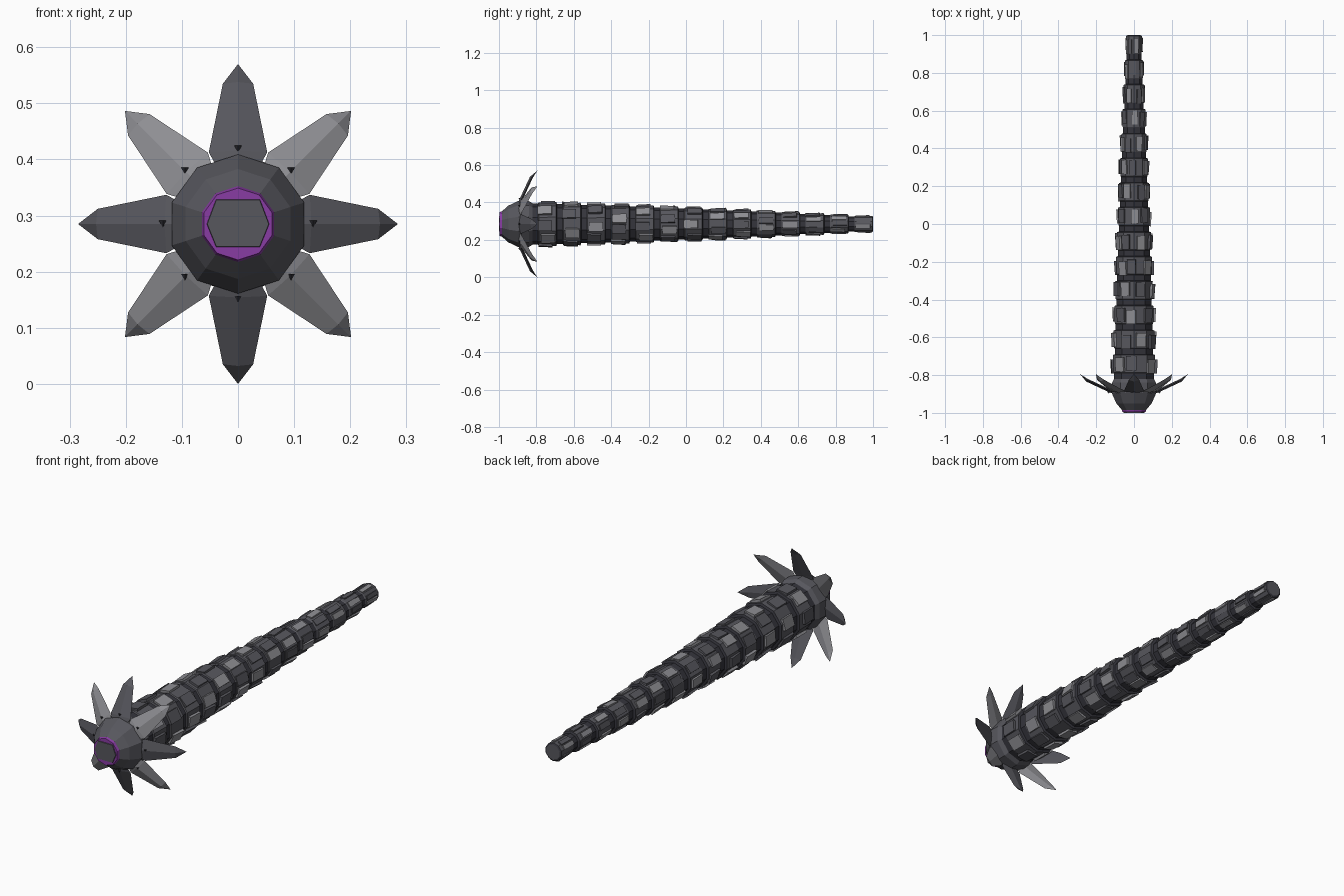
import bpy, bmesh, random
from math import sin, cos, pi, tau
from mathutils import Matrix, Vector

random.seed(4)
if "Cube" in bpy.data.objects:
    bpy.data.objects.remove(bpy.data.objects["Cube"])

CZ = 0.285      # height of the body axis
SIDES = 10


def material(name, rgb):
    m = bpy.data.materials.new(name)
    m.use_nodes = True
    m.diffuse_color = (*rgb, 1)
    m.node_tree.nodes["Principled BSDF"].inputs["Base Color"].default_value = (*rgb, 1)
    return m


hide = material("dark grey hide", (0.095, 0.095, 0.11))
band = material("charcoal band", (0.035, 0.035, 0.045))
light = material("light grey plate", (0.27, 0.27, 0.29))
purple = material("purple mouth", (0.25, 0.045, 0.37))


def finish(name, bm, mats):
    bmesh.ops.recalc_face_normals(bm, faces=bm.faces)
    me = bpy.data.meshes.new(name)
    bm.to_mesh(me)
    bm.free()
    for m in mats:
        me.materials.append(m)
    ob = bpy.data.objects.new(name, me)
    bpy.context.collection.objects.link(ob)
    return ob


def polar(r, a, y, w=0.0):
    """Point at radius r and angle a round the body axis, shifted sideways by w."""
    return Vector((r * cos(a) - w * sin(a), y, CZ + r * sin(a) + w * cos(a)))


def lathe(bm, profile, cap_start=True, cap_end=True):
    """Facetted tube along y; each profile entry is y, radius, material index."""
    rings = [[bm.verts.new(polar(r, pi / 2 + tau * i / SIDES, y)) for i in range(SIDES)]
             for y, r, _ in profile]
    for a, b, p in zip(rings, rings[1:], profile):
        for i in range(SIDES):
            j = (i + 1) % SIDES
            bm.faces.new((a[i], a[j], b[j], b[i])).material_index = p[2]
    if cap_start:
        bm.faces.new(rings[0])
    if cap_end:
        bm.faces.new(rings[-1])


def body_radius(y):
    t = (y + 0.82) / 1.82
    return 0.118 - 0.058 * t - 0.024 * t * t


# Body: tapering armour segments with recessed bands between them
START, COUNT = -0.82, 14
PITCH = (1 - START) / COUNT
bm = bmesh.new()
profile = []
for k in range(COUNT):
    y = START + k * PITCH
    r = body_radius(y)
    profile += [(y, r * 0.94, 1), (y + 0.03, r * 0.94, 0),
                (y + 0.034, r * 0.98, 0), (y + PITCH * 0.97, r * 1.0, 1)]
profile.append((1, body_radius(1), 0))
lathe(bm, profile)
finish("segmented_body", bm, [hide, band])

# Scale plates: a ring of tilted slabs on every segment
bm = bmesh.new()
for k in range(COUNT):
    y = START + (k + 0.58) * PITCH
    r = body_radius(y)
    for i in range(8):
        a = tau * (i + 0.5 * (k % 2)) / 8 + random.uniform(-0.15, 0.15)
        yy = y + random.uniform(-0.012, 0.012)
        place = (Matrix.Translation(polar(r * 1.0, a, yy))
                 @ Matrix.Rotation(-a, 4, 'Y')
                 @ Matrix.Rotation(random.uniform(-0.08, 0.02), 4, 'Z')
                 @ Matrix.Diagonal((0.012, 0.075, r * 0.48, 1)))
        made = bmesh.ops.create_cube(bm, size=1, matrix=place)
        for f in {f for v in made["verts"] for f in v.link_faces}:
            f.material_index = (i + k // 2) % 2
finish("scale_plates", bm, [hide, light])

# Head: facetted dome
bm = bmesh.new()
lathe(bm, [(-0.985, 0.067, 0), (-0.95, 0.098, 0), (-0.895, 0.124, 0),
           (-0.84, 0.122, 0), (-0.8, 0.1, 0)])
finish("head", bm, [hide])

# Mouth: purple rim with a grey plug
bm = bmesh.new()
lathe(bm, [(-0.996, 0.052, 0), (-0.996, 0.064, 0), (-0.98, 0.069, 0)], cap_end=False)
finish("mouth_rim", bm, [purple])

bm = bmesh.new()
outline = [(0.057, 0), (0.04, 0.045), (-0.04, 0.045), (-0.057, 0), (-0.04, -0.042), (0.04, -0.042)]
back = [bm.verts.new((x, -0.99, CZ + z)) for x, z in outline]
front = [bm.verts.new((x * 0.96, -1, CZ + z * 0.96)) for x, z in outline]
bm.faces.new(front)
for i in range(6):
    j = (i + 1) % 6
    bm.faces.new((front[i], front[j], back[j], back[i]))
finish("mouth_plug", bm, [hide])

# Petals: eight ridged blades swept backwards, alternating colours
rows = [(0.09, 0.032, -0.895), (0.128, 0.052, -0.882), (0.25, 0.027, -0.825)]
for n in range(8):
    a = n * pi / 4
    bm = bmesh.new()
    tip = bm.verts.new(polar(0.285, a, -0.795))
    loops = []
    for r, w, y in rows:
        loops.append([bm.verts.new(p) for p in (
            polar(r, a, y, w), polar(r + 0.003, a, y - 0.009),
            polar(r, a, y, -w), polar(r - 0.003, a, y + 0.006))])
    for i in range(4):
        j = (i + 1) % 4
        for p, q in zip(loops, loops[1:]):
            bm.faces.new((p[i], p[j], q[j], q[i]))
        bm.faces.new((loops[-1][i], loops[-1][j], tip))
    bm.faces.new(loops[0])
    finish(f"petal_{n + 1}", bm, [light if n % 2 else hide])

# Small thorns round the crown of the head
bm = bmesh.new()
for n in range(8):
    place = Matrix.Translation(polar(0.134, n * pi / 4, -0.89)) @ Matrix.Rotation(pi, 4, 'X')
    bmesh.ops.create_cone(bm, cap_ends=True, segments=4, radius1=0.007,
                          radius2=0, depth=0.012, matrix=place)
finish("head_thorns", bm, [band])
